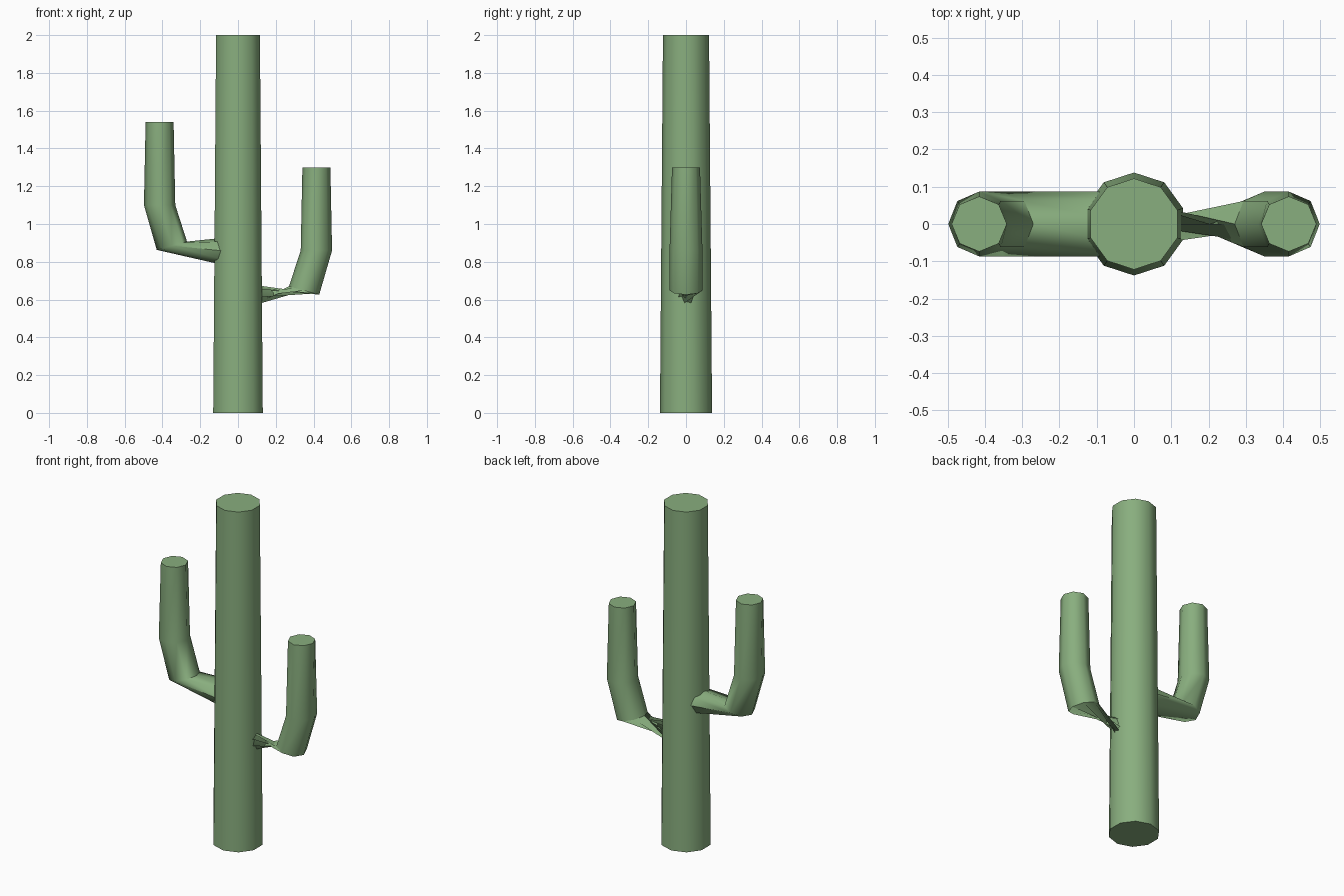
import bpy, bmesh, math
from mathutils import Vector

cube = bpy.data.objects.get("Cube")
if cube:
    bpy.data.objects.remove(cube, do_unlink=True)

green = bpy.data.materials.new("cactus_green")
green.use_nodes = True
colour = (0.25, 0.425, 0.21, 1)
green.diffuse_color = colour
green.node_tree.nodes["Principled BSDF"].inputs["Base Color"].default_value = colour


def tube(name, rings, sides, depth=None):
    """Capped tube. Each ring: centre x, centre z, half axis (x, z), y radius, turn in degrees."""
    bm = bmesh.new()
    loops = []
    for cx, cz, axis, ry, turn in rings:
        loop = []
        for i in range(sides):
            a = math.tau * i / sides + math.radians(turn)
            c, s = math.cos(a), math.sin(a)
            loop.append(bm.verts.new((cx + axis[0] * c, ry * s, cz + axis[1] * c)))
        loops.append(loop)
    for lo, hi in zip(loops, loops[1:]):
        for i in range(sides):
            j = (i + 1) % sides
            bm.faces.new((lo[i], lo[j], hi[j], hi[i]))
    bm.faces.new(loops[0][::-1])
    bm.faces.new(loops[-1])
    bmesh.ops.recalc_face_normals(bm, faces=bm.faces)
    mesh = bpy.data.meshes.new(name)
    bm.to_mesh(mesh)
    bm.free()
    mesh.materials.append(green)
    obj = bpy.data.objects.new(name, mesh)
    bpy.context.collection.objects.link(obj)
    bpy.ops.object.select_all(action="DESELECT")
    obj.select_set(True)
    bpy.context.view_layer.objects.active = obj
    bpy.ops.object.shade_smooth_by_angle(angle=math.radians(60))
    return obj


def arm(name, side, elbow_z, bend_z, top_z, root_z, root_turn):
    """Upright arm with an elbow, rooted inside the trunk."""
    x = side * 0.415
    return tube(name, [
        (0, root_z, (0, -0.085 * side), 0.087, root_turn),
        (side * 0.35, elbow_z, (0.08, -0.022 * side), 0.087, 0),
        (x, bend_z, (0.083, 0), 0.087, 0),
        (x, top_z, (0.074, 0), 0.074, 0),
    ], 8)


# Tapered trunk
tube("trunk", [(0, 0, (0.138, 0), 0.138, 90),
               (0, 2, (0.122, 0), 0.122, 90)], 10)

# Arms, the left one twisted half a turn at its root
arm("right_arm", -1, 0.885, 1.10, 1.54, 0.85, 0)
arm("left_arm", 1, 0.648, 0.86, 1.30, 0.605, 180)
